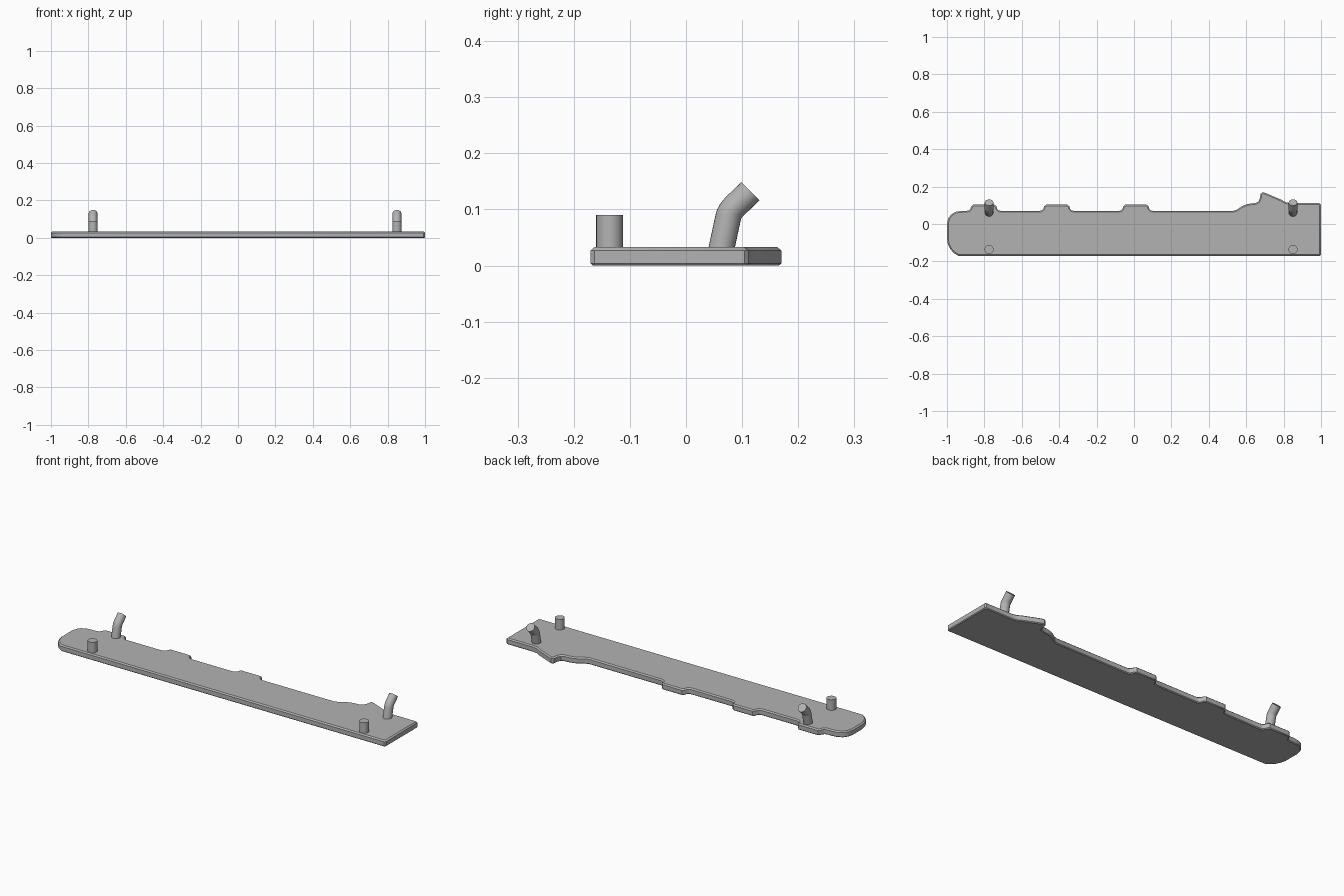
import bpy, bmesh, math
from mathutils import Vector

if "Cube" in bpy.data.objects:
    bpy.data.objects.remove(bpy.data.objects["Cube"])

grey = bpy.data.materials.new("plain grey")
grey.diffuse_color = (0.45, 0.45, 0.45, 1)
grey.use_nodes = True
grey.node_tree.nodes["Principled BSDF"].inputs["Base Color"].default_value = grey.diffuse_color


def finish(name, bm):
    bmesh.ops.recalc_face_normals(bm, faces=bm.faces)
    me = bpy.data.meshes.new(name)
    bm.to_mesh(me)
    bm.free()
    me.materials.append(grey)
    ob = bpy.data.objects.new(name, me)
    bpy.context.collection.objects.link(ob)
    bpy.context.view_layer.objects.active = ob
    ob.select_set(True)
    bpy.ops.object.shade_smooth_by_angle(angle=math.radians(30))
    ob.select_set(False)
    return ob


def skin(name, rings):
    """Join equal-length rings of points and cap both ends."""
    bm = bmesh.new()
    vs = [[bm.verts.new(p) for p in r] for r in rings]
    n = len(vs[0])
    for a, b in zip(vs, vs[1:]):
        for i in range(n):
            j = (i + 1) % n
            bm.faces.new((a[i], a[j], b[j], b[i]))
    bm.faces.new(vs[0][::-1])
    bm.faces.new(vs[-1])
    return finish(name, bm)


def inset(pts, d):
    """Mitred inward offset of a clockwise outline."""
    out = []
    for i, p in enumerate(pts):
        e1 = (p - pts[i - 1]).normalized()
        e2 = (pts[(i + 1) % len(pts)] - p).normalized()
        n1, n2 = Vector((e1.y, -e1.x)), Vector((e2.y, -e2.x))
        out.append(p + (n1 + n2) * d / (1 + n1.dot(n2)))
    return out


# plate outline, clockwise from the lower left, with three raised tabs
outline = [(-0.94, -0.17), (-0.962, -0.156), (-0.982, -0.135), (-0.995, -0.108),
           (-1, -0.08), (-1, 0.0), (-0.993, 0.03), (-0.977, 0.052),
           (-0.95, 0.066), (-0.92, 0.07)]
half = [(0.092, 0.07), (0.08, 0.073), (0.072, 0.081), (0.067, 0.095), (0.058, 0.103)]
for c in (-0.803, -0.413, 0.01):
    outline += [(c - x, y) for x, y in half] + [(c + x, y) for x, y in reversed(half)]
# hooked rise at the right end
outline += [(0.53, 0.07), (0.55, 0.077), (0.575, 0.094), (0.6, 0.105), (0.625, 0.11),
            (0.65, 0.112), (0.665, 0.12), (0.673, 0.137), (0.676, 0.161), (0.688, 0.17),
            (0.705, 0.165), (0.79, 0.129), (0.812, 0.116), (0.835, 0.111),
            (0.993, 0.111), (1, 0.104), (1, -0.163), (0.993, -0.17)]
pts = [Vector(p) for p in outline]
layers = [(0.0, 0.004), (0.004, 0.0), (0.027, 0.0), (0.033, 0.007)]
skin("plate", [[(p.x, p.y, z) for p in inset(pts, d)] for z, d in layers])


def tube(name, x, path, r, n=24):
    """Round bar along a (y, z, lean) path, lean being the tilt towards +y in degrees."""
    rings = []
    for y, z, lean in path:
        t = math.radians(lean)
        rings.append([(x + r * math.cos(a), y + r * math.sin(a) * math.cos(t),
                       z - r * math.sin(a) * math.sin(t))
                      for a in (2 * math.pi * i / n for i in range(n))])
    return skin(name, rings)


# straight pegs at the front, bent hooks at the back
for side, x in (("left", -0.775), ("right", 0.85)):
    tube(side + "_peg", x, [(-0.136, 0.02, 0), (-0.136, 0.09, 0)], 0.024)
    tube(side + "_hook", x, [(0.061, 0.02, 12), (0.0745, 0.083, 12), (0.077, 0.092, 20),
                             (0.081, 0.0985, 30), (0.0855, 0.104, 38),
                             (0.09, 0.1085, 45), (0.115, 0.1325, 45)], 0.023)
